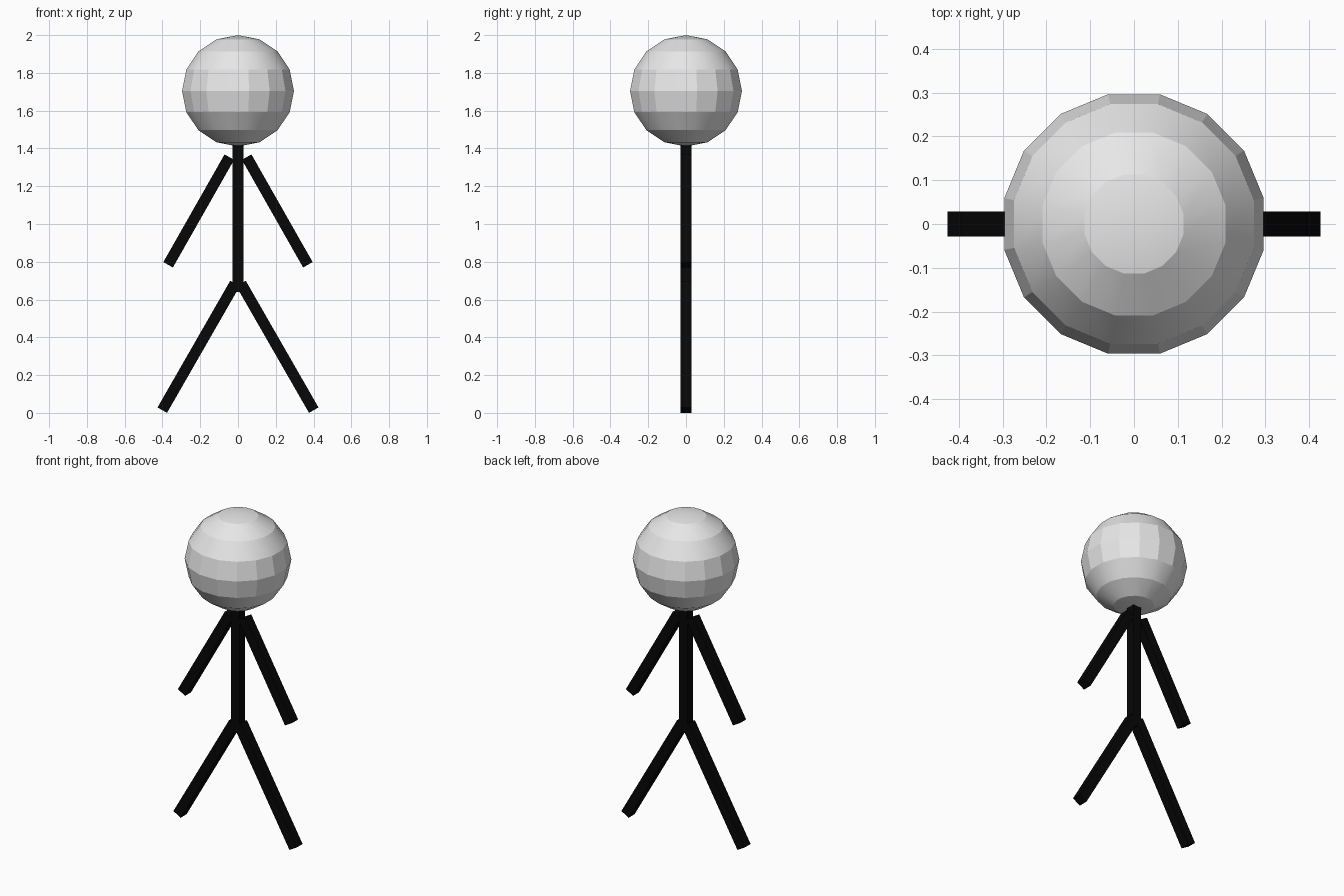
import bpy, math
from mathutils import Vector

cube = bpy.data.objects.get("Cube")
if cube:
    bpy.data.objects.remove(cube)


def material(name, value):
    mat = bpy.data.materials.new(name)
    mat.use_nodes = True
    colour = (value, value, value, 1)
    mat.diffuse_color = colour
    mat.node_tree.nodes["Principled BSDF"].inputs["Base Color"].default_value = colour
    return mat


black = material("black", 0.002)
light_grey = material("light_grey", 0.8)
THICK = 0.058


def stick(name, top, bottom):
    """Square bar between two points in the x-z plane."""
    a, b = Vector((top[0], 0, top[1])), Vector((bottom[0], 0, bottom[1]))
    axis = a - b
    bpy.ops.mesh.primitive_cube_add(size=1, location=(a + b) / 2)
    bar = bpy.context.object
    bar.name = name
    bar.rotation_euler = (0, math.atan2(axis.x, axis.z), 0)
    bar.scale = (THICK, THICK, axis.length)
    bar.data.materials.append(black)


# Body, arms and legs
stick("body", (0, 1.43), (0, 0.64))
for side, s in (("left", 1), ("right", -1)):
    stick(side + "_arm", (s * 0.046, 1.354), (s * 0.37, 0.784))
    stick(side + "_leg", (s * 0.016, 0.685), (s * 0.401, 0.0145))

# Faceted head, turned so flat sides face the axes
bpy.ops.mesh.primitive_uv_sphere_add(segments=16, ring_count=8, radius=1,
                                     location=(0, 0, 1.705))
head = bpy.context.object
head.name = "head"
head.scale = (0.302, 0.302, 0.295)
head.rotation_euler.z = math.pi / 16
head.data.materials.append(light_grey)
bpy.ops.object.transform_apply(location=False, rotation=True, scale=True)
bpy.ops.object.shade_smooth_by_angle(angle=math.radians(20))
